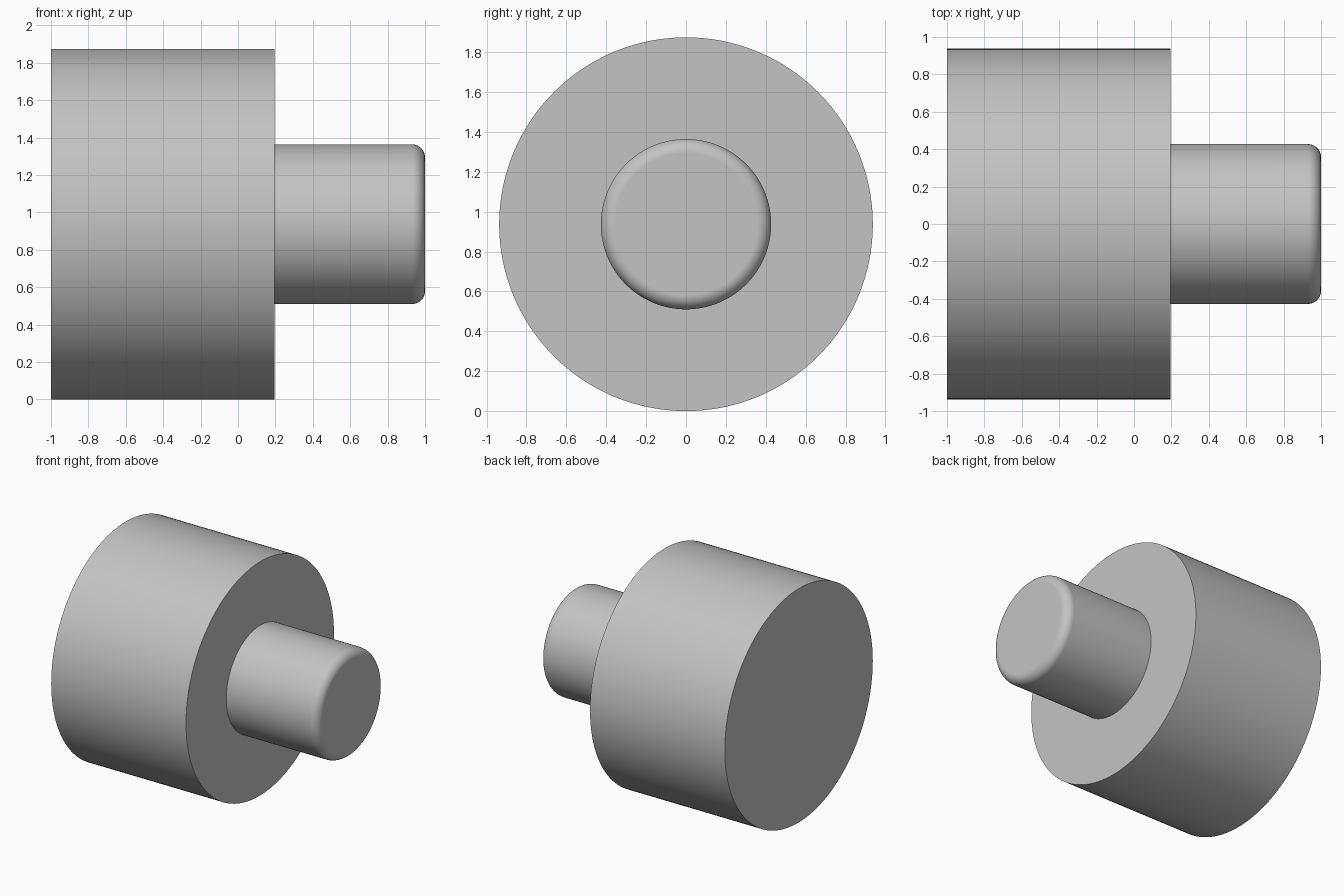
import bpy
import bmesh
from math import radians
from mathutils import Matrix

cube = bpy.data.objects.get("Cube")
if cube:
    bpy.data.objects.remove(cube, do_unlink=True)

AXIS_Z = 0.937

# Single plain grey
grey = bpy.data.materials.new("light grey")
grey.use_nodes = True
colour = (0.55, 0.55, 0.55, 1)
grey.diffuse_color = colour
grey.node_tree.nodes["Principled BSDF"].inputs["Base Color"].default_value = colour


def round_bar(name, radius, x0, x1, fillet=0):
    """Cylinder lying along x, with an optional rounded rim at its x1 end."""
    bm = bmesh.new()
    place = Matrix.Translation(((x0 + x1) / 2, 0, AXIS_Z)) @ Matrix.Rotation(radians(90), 4, "Y")
    bmesh.ops.create_cone(bm, cap_ends=True, segments=128, radius1=radius,
                          radius2=radius, depth=x1 - x0, matrix=place)
    if fillet:
        rim = [e for e in bm.edges if all(v.co.x > x1 - 0.001 for v in e.verts)]
        bmesh.ops.bevel(bm, geom=rim, offset=fillet, offset_type="OFFSET",
                        segments=10, profile=0.5, affect="EDGES")
    mesh = bpy.data.meshes.new(name)
    bm.to_mesh(mesh)
    bm.free()
    mesh.materials.append(grey)
    obj = bpy.data.objects.new(name, mesh)
    bpy.context.collection.objects.link(obj)

    # Smooth sides, crisp edges, flat end caps
    bpy.ops.object.select_all(action="DESELECT")
    obj.select_set(True)
    bpy.context.view_layer.objects.active = obj
    bpy.ops.object.shade_smooth_by_angle(angle=radians(30))
    weighted = obj.modifiers.new("flat caps", "WEIGHTED_NORMAL")
    weighted.keep_sharp = True
    return obj


# Wide drum and the narrower rounded pin on its side
round_bar("drum", 0.937, -1, 0.195)
round_bar("pin", 0.427, 0.19, 1, fillet=0.07)
